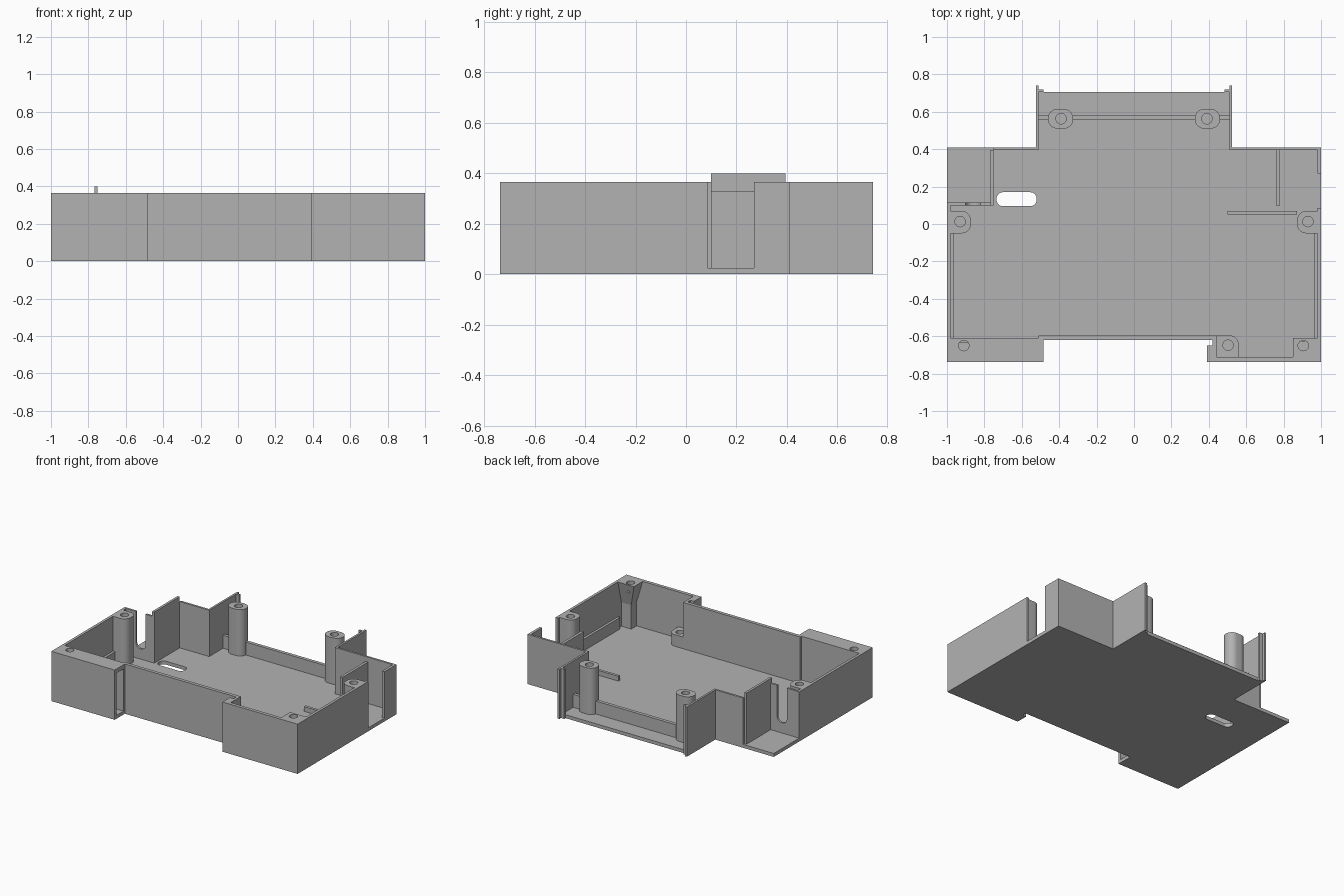
import bpy, bmesh, math

if "Cube" in bpy.data.objects:
    bpy.data.objects.remove(bpy.data.objects["Cube"], do_unlink=True)

grey = bpy.data.materials.new("plain grey plastic")
grey.use_nodes = True
GREY = (0.45, 0.45, 0.45, 1)
grey.diffuse_color = GREY
grey.node_tree.nodes["Principled BSDF"].inputs["Base Color"].default_value = GREY

FLOOR, TOP, LOW = 0.025, 0.365, 0.11


def prism(name, outline, z0=FLOOR, z1=TOP):
    """Extrude a flat outline upwards."""
    bm = bmesh.new()
    face = bm.faces.new([bm.verts.new((x, y, z0)) for x, y in outline])
    up = bmesh.ops.extrude_face_region(bm, geom=[face])["geom"]
    bmesh.ops.translate(bm, vec=(0, 0, z1 - z0),
                        verts=[v for v in up if isinstance(v, bmesh.types.BMVert)])
    bmesh.ops.recalc_face_normals(bm, faces=bm.faces)
    mesh = bpy.data.meshes.new(name)
    bm.to_mesh(mesh)
    bm.free()
    mesh.materials.append(grey)
    obj = bpy.data.objects.new(name, mesh)
    bpy.context.collection.objects.link(obj)
    return obj


def box(name, x0, x1, y0, y1, z0=FLOOR, z1=TOP):
    return prism(name, [(x0, y0), (x1, y0), (x1, y1), (x0, y1)], z0, z1)


def rounded(x0, x1, y0, y1, radii, steps=8):
    """Rectangle outline; radii run anticlockwise from the lower left corner."""
    points = []
    corners = [(x0, y0, 1, 1), (x1, y0, -1, 1), (x1, y1, -1, -1), (x0, y1, 1, -1)]
    for i, ((x, y, sx, sy), r) in enumerate(zip(corners, radii)):
        for k in range(steps + 1 if r else 1):
            a = math.pi + (i + k / steps) * math.pi / 2
            points.append((x + sx * r + r * math.cos(a), y + sy * r + r * math.sin(a)))
    return points


def cut(obj, cutter):
    """Subtract a cutter and throw it away."""
    cutter.hide_render = True
    mod = obj.modifiers.new("cut", "BOOLEAN")
    mod.operation, mod.solver, mod.object = "DIFFERENCE", "EXACT", cutter
    bpy.context.view_layer.objects.active = obj
    bpy.ops.object.modifier_apply(modifier=mod.name)
    bpy.data.objects.remove(cutter, do_unlink=True)


def drill(obj, x, y, z0, z1, r=0.028):
    ring = [(x + r * math.cos(i * math.pi / 12), y + r * math.sin(i * math.pi / 12))
            for i in range(24)]
    cut(obj, prism("drill", ring, z0, z1))


def smooth(obj):
    bpy.ops.object.select_all(action="DESELECT")
    obj.select_set(True)
    bpy.context.view_layer.objects.active = obj
    bpy.ops.object.shade_smooth_by_angle(angle=math.radians(30))


# Floor plate with a rounded slot
floor = prism("floor", [
    (-1, -.737), (-.485, -.737), (-.485, -.62), (.42, -.62), (.42, -.65), (.39, -.65),
    (.39, -.737), (1, -.737), (1, .41), (.525, .41), (.525, .705), (-.525, .705),
    (-.525, .41), (-1, .41)], 0, FLOOR)
cut(floor, prism("slot", rounded(-.735, -.52, .095, .17, [.035] * 4), -.1, .1))

# Hollow front block with a lid, open on its inner side
front_block = box("front_block_right", -1, -.485, -.737, -.61)
cut(front_block, box("hollow", -.98, -.4, -.717, -.635, 0, .335))
drill(front_block, -.91, -.65, .3, .5)

# Outer walls
box("front_wall", -.485, .44, -.62, -.595)
box("front_wall_return", -.51, -.485, -.61, -.595)
box("front_block_end", .39, .44, -.737, -.65)
box("front_block_neck", .42, .44, -.65, -.62)
box("front_block_wall", .44, 1, -.737, -.712)
box("side_wall_left", .98, 1, -.712, .085)
box("side_wall_right", -1, -.98, -.61, .115)
box("side_wall_left_rear", .98, 1, .27, .41)
box("rear_wall_left", .525, .98, .395, .41)
box("rear_wall_right", -.75, -.525, .395, .41)

# Rear extension walls with end flanges, and low rails on the sides
for side, word in ((1, "left"), (-1, "right")):
    def span(a, b):
        return sorted((side * a, side * b))
    box("extension_wall_" + word, *span(.51, .525), .395, .705)
    box("extension_ear_" + word, *span(.51, .525), .705, .74, 0)
    box("extension_flange_" + word, *span(.485, .51), .705, .72, 0)
    box("side_rail_" + word, *span(.962, .98), -.61, -.05, FLOOR, LOW)

    # Rear screw post
    post = prism("rear_post_" + word, rounded(*span(.325, .46), .51, .615, [.05] * 4))
    drill(post, side * .39, .563, .15, .5)
    smooth(post)

    # Side screw post, rounded towards the inside
    radii = [.05, 0, 0, .05] if side > 0 else [0, .05, .05, 0]
    post = prism("side_post_" + word, rounded(*span(.872, .98), -.05, .07, radii))
    drill(post, side * .93, .013, .15, .5)
    smooth(post)

# Low wall between the rear posts
box("rear_low_wall", -.51, .51, .555, .58, FLOOR, .12)

# Right terminal bay: raised divider and wall with a U-shaped notch
box("bay_divider_right", -.768, -.75, .1, .395, FLOOR, .4)
bay_wall = box("bay_wall_right", -.98, -.768, .1, .115)
notch = prism("notch", rounded(-.9, -.82, .1, .6, [.039, .039, 0, 0]), -.2, .2)
for v in notch.data.vertices:
    x, y, z = v.co
    v.co = (x, z, y)
bm = bmesh.new()
bm.from_mesh(notch.data)
bmesh.ops.recalc_face_normals(bm, faces=bm.faces)
bm.to_mesh(notch.data)
bm.free()
cut(bay_wall, notch)

# Left terminal bay: divider and low rib
box("bay_divider_left", .76, .78, .1, .395, FLOOR, .33)
box("bay_rib_left", .5, .872, .05, .07, FLOOR, .06)

# Short post in the left front block
short_post = prism("short_post", rounded(.44, .56, -.712, -.595, [0, 0, .05, 0]), FLOOR, LOW)
drill(short_post, .503, -.648, .05, .2)
smooth(short_post)

# Corner boss, narrower towards the floor
box("corner_boss_foot", .9, .98, -.712, -.65, FLOOR, .2)
boss = box("corner_boss", .85, .98, -.712, -.61, .2, TOP)
for v in boss.data.vertices:
    if v.co.z < .21:
        v.co.x = max(v.co.x, .9)
        v.co.y = min(v.co.y, -.65)
drill(boss, .905, -.65, .3, .5)
